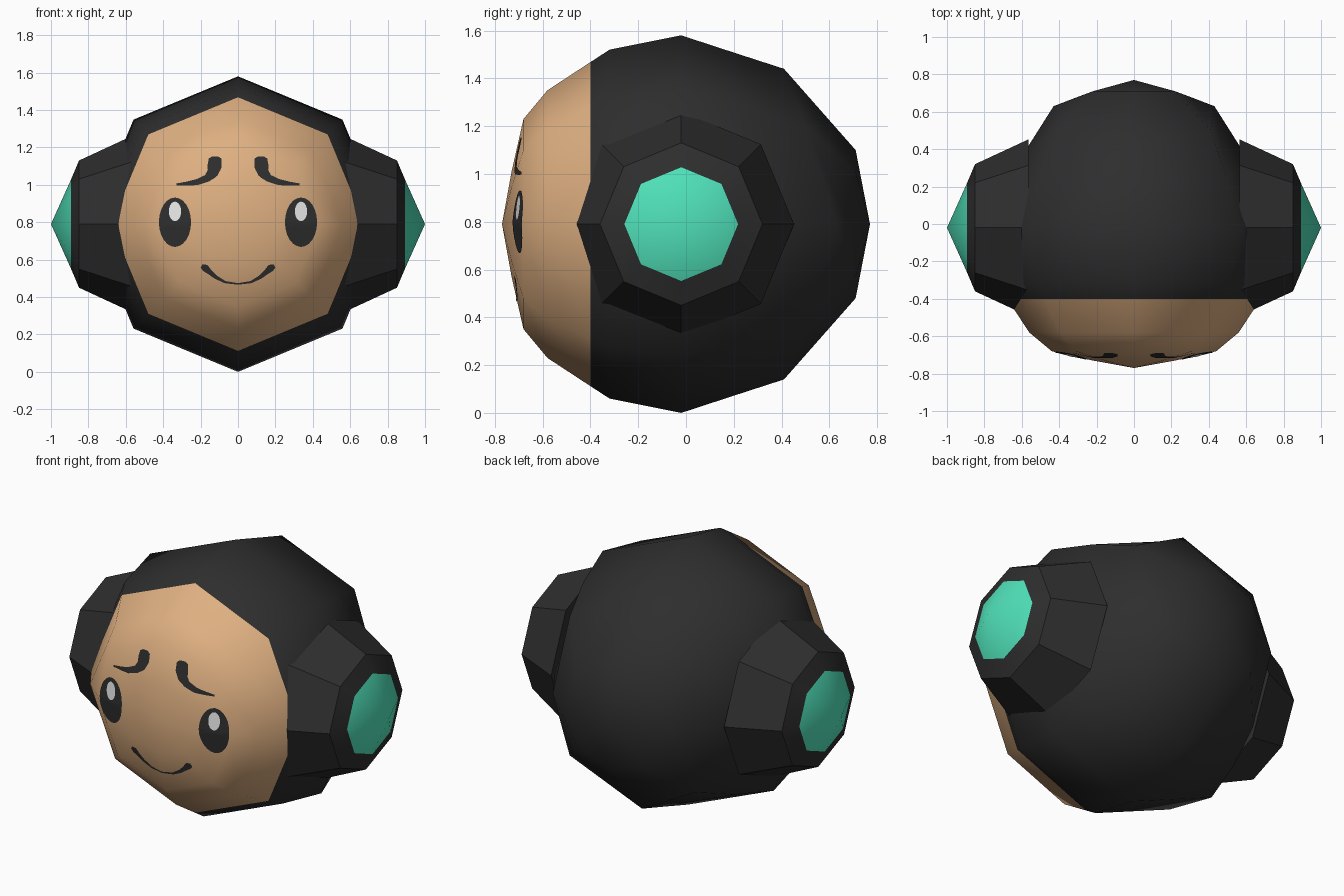
import bpy, bmesh, math
from mathutils import Vector
from mathutils.bvhtree import BVHTree

if "Cube" in bpy.data.objects:
    bpy.data.objects.remove(bpy.data.objects["Cube"])

CZ = 0.79


def material(name, rgb):
    m = bpy.data.materials.new(name)
    m.diffuse_color = (*rgb, 1)
    m.use_nodes = True
    m.node_tree.nodes["Principled BSDF"].inputs["Base Color"].default_value = m.diffuse_color
    return m


BLACK = material("soft black", (0.027, 0.027, 0.027))
TAN = material("warm tan", (0.73, 0.43, 0.22))
GREEN = material("mint green", (0.08, 0.76, 0.49))
WHITE = material("eye white", (0.83, 0.83, 0.83))


def finish(bm, name, mats, smooth=None):
    me = bpy.data.meshes.new(name)
    bm.to_mesh(me)
    ob = bpy.data.objects.new(name, me)
    bpy.context.collection.objects.link(ob)
    for m in mats:
        me.materials.append(m)
    if smooth:
        bpy.ops.object.select_all(action='DESELECT')
        ob.select_set(True)
        bpy.context.view_layer.objects.active = ob
        bpy.ops.object.shade_smooth_by_angle(angle=math.radians(smooth))
    return ob


def loft(bm, rings, start, end):
    """Skin 8-point rings and close both ends on a point."""
    rows = [[bm.verts.new(p) for p in r] for r in rings]
    a, b = bm.verts.new(start), bm.verts.new(end)
    for i in range(8):
        j = (i + 1) % 8
        bm.faces.new((a, rows[0][j], rows[0][i]))
        bm.faces.new((b, rows[-1][i], rows[-1][j]))
        for r, s in zip(rows, rows[1:]):
            bm.faces.new((r[i], r[j], s[j], s[i]))
    bmesh.ops.recalc_face_normals(bm, faces=bm.faces)


# Head: (y, radius) for the top/bottom, diagonal and side columns of each ring
def same(y, r):
    return [(y, r)] * 3


profile = [
    same(-0.73, 0.22), same(-0.68, 0.44), same(-0.58, 0.56), same(-0.40, 0.678),
    same(-0.32, 0.73), same(-0.02, 0.79),
    [(0.2, 0.718), (0.25, 0.7), (0.33, 0.62)],
    [(0.41, 0.65), (0.5, 0.58), (0.63, 0.43)],
    [(0.71, 0.31), (0.71, 0.31), (0.68, 0.30)],
]
column = [0, 1, 2, 1] * 2
rings = []
for ring in profile:
    pts = []
    for k in range(8):
        y, r = ring[column[k]]
        a = k * math.pi / 4
        pts.append((r * math.sin(a), y, CZ + r * math.cos(a)))
    rings.append(pts)
head = bmesh.new()
loft(head, rings, (0, -0.77, CZ), (0, 0.77, CZ))
for f in head.faces:
    f.material_index = 1 if f.calc_center_median().y < -0.4 else 0
finish(head, "head", [BLACK, TAN], 60)
tree = BVHTree.FromBMesh(head)

# Ear pieces with coloured tips
for side, label in ((-1, "left"), (1, "right")):
    bm = bmesh.new()
    rings = []
    for x, r in ((0.565, 0.472), (0.85, 0.34), (0.893, 0.238)):
        rings.append([(side * x, -0.02 + r * math.sin(k * math.pi / 4),
                       CZ + r * math.cos(k * math.pi / 4)) for k in range(8)])
    loft(bm, rings, (side * 0.565, -0.02, CZ), (side, -0.02, CZ))
    for f in bm.faces:
        f.material_index = 1 if abs(f.calc_center_median().x) > 0.895 else 0
    finish(bm, label + "_ear", [BLACK, GREEN], 40)


# Painted details: thin surfaces dropped onto the face
def on_face(x, z, lift):
    hit = tree.ray_cast(Vector((x, -2, z)), Vector((0, 1, 0)))[0]
    return (x, hit.y - lift, z)


def grid(name, rows, mat, lift, closed=False):
    bm = bmesh.new()
    vs = [[bm.verts.new(on_face(x, z, lift)) for x, z in r] for r in rows]
    n = len(vs[0])
    for r, s in zip(vs, vs[1:]):
        for i in range(n if closed else n - 1):
            j = (i + 1) % n
            bm.faces.new((r[i], r[j], s[j], s[i]))
    if closed:
        bm.faces.new(vs[0])
    for f in bm.faces:
        f.normal_update()
        if f.normal.y > 0:
            f.normal_flip()
    finish(bm, name, [mat])


def oval(name, cx, cz, rx, rz, mat, lift):
    grid(name, [[(cx + t * rx * math.cos(k * math.pi / 12),
                  cz + t * rz * math.sin(k * math.pi / 12)) for k in range(24)]
                for t in (0.1, 0.3, 0.5, 0.75, 1)], mat, lift, True)


def stroke(name, pts, mat, lift):
    """Ribbon along (x, z, half width) points."""
    fine = []
    for p, q in zip(pts, pts[1:]):
        fine += [Vector(p).lerp(Vector(q), t / 3) for t in range(3)]
    fine.append(Vector(pts[-1]))
    rows = []
    for i, p in enumerate(fine):
        d = (fine[min(i + 1, len(fine) - 1)] - fine[max(i - 1, 0)]).xy.normalized()
        rows.append([(p.x - d.y * p.z * s, p.y + d.x * p.z * s) for s in (-1, 0, 1)])
    grid(name, rows, mat, lift)


brow = [(0.122, 1.152, 0.016), (0.122, 1.14, 0.034), (0.125, 1.10, 0.038),
        (0.135, 1.065, 0.03), (0.165, 1.035, 0.02), (0.22, 1.014, 0.016),
        (0.28, 1.006, 0.01), (0.33, 1.002, 0.005)]
for s, label in ((-1, "left"), (1, "right")):
    oval(label + "_eye", s * 0.337, 0.80, 0.086, 0.132, BLACK, 0.004)
    oval(label + "_eye_highlight", s * 0.337, 0.858, 0.033, 0.052, WHITE, 0.007)
    stroke(label + "_eyebrow", [(s * x, z, w) for x, z, w in brow], BLACK, 0.004)

half = [(0.195, 0.565, 0.01), (0.175, 0.555, 0.02), (0.15, 0.532, 0.013),
        (0.12, 0.507, 0.01), (0.07, 0.48, 0.006)]
stroke("mouth", [(-x, z, w) for x, z, w in half] + [(0, 0.47, 0.004)] + half[::-1],
       BLACK, 0.004)
